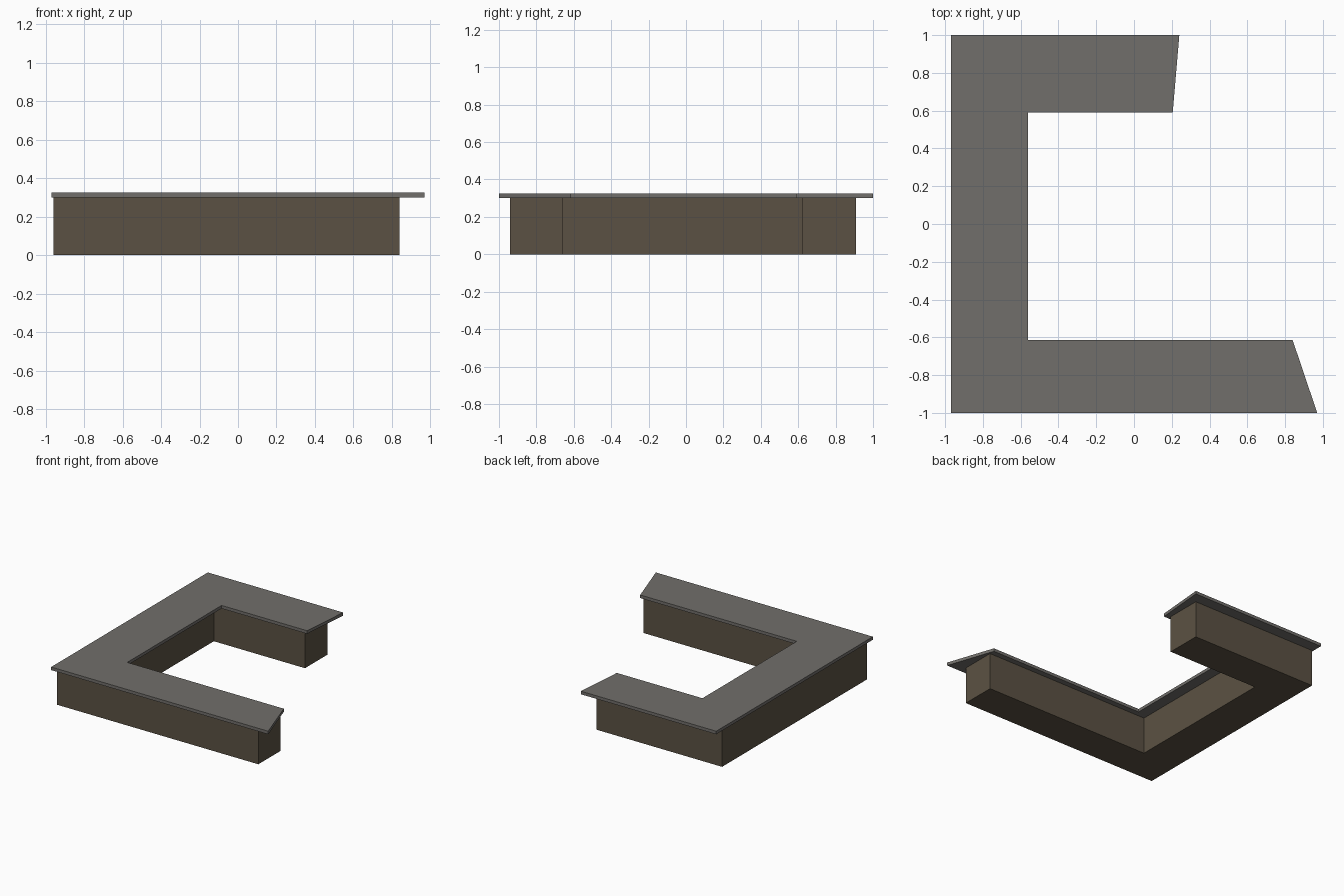
import bpy
import bmesh

cube = bpy.data.objects.get("Cube")
if cube:
    bpy.data.objects.remove(cube, do_unlink=True)


def make_material(name, rgb):
    mat = bpy.data.materials.new(name)
    mat.use_nodes = True
    mat.diffuse_color = (*rgb, 1)
    mat.node_tree.nodes["Principled BSDF"].inputs["Base Color"].default_value = (*rgb, 1)
    return mat


def extrude_outline(name, outline, bottom, top, mat):
    """Flat-faced solid raised from a plan outline."""
    bm = bmesh.new()
    face = bm.faces.new([bm.verts.new((x, y, bottom)) for x, y in outline])
    result = bmesh.ops.extrude_face_region(bm, geom=[face])
    raised = [v for v in result["geom"] if isinstance(v, bmesh.types.BMVert)]
    bmesh.ops.translate(bm, vec=(0, 0, top - bottom), verts=raised)
    bmesh.ops.recalc_face_normals(bm, faces=bm.faces)
    mesh = bpy.data.meshes.new(name)
    bm.to_mesh(mesh)
    bm.free()
    mesh.materials.append(mat)
    obj = bpy.data.objects.new(name, mesh)
    bpy.context.collection.objects.link(obj)
    return obj


brown = make_material("dark_brown", (0.105, 0.083, 0.056))
grey = make_material("warm_grey", (0.165, 0.158, 0.147))

# U-shaped counter body with square arm ends
body = [(-0.96, -0.94), (0.84, -0.94), (0.84, -0.66), (-0.65, -0.66),
        (-0.65, 0.62), (0.165, 0.62), (0.165, 0.91), (-0.96, 0.91)]
extrude_outline("counter_base", body, 0, 0.3, brown)

# Overhanging worktop with slanted arm ends
slab = [(-0.97, -1), (0.97, -1), (0.84, -0.615), (-0.56, -0.615),
        (-0.56, 0.59), (0.205, 0.59), (0.24, 1), (-0.97, 1)]
extrude_outline("counter_top", slab, 0.3, 0.325, grey)
